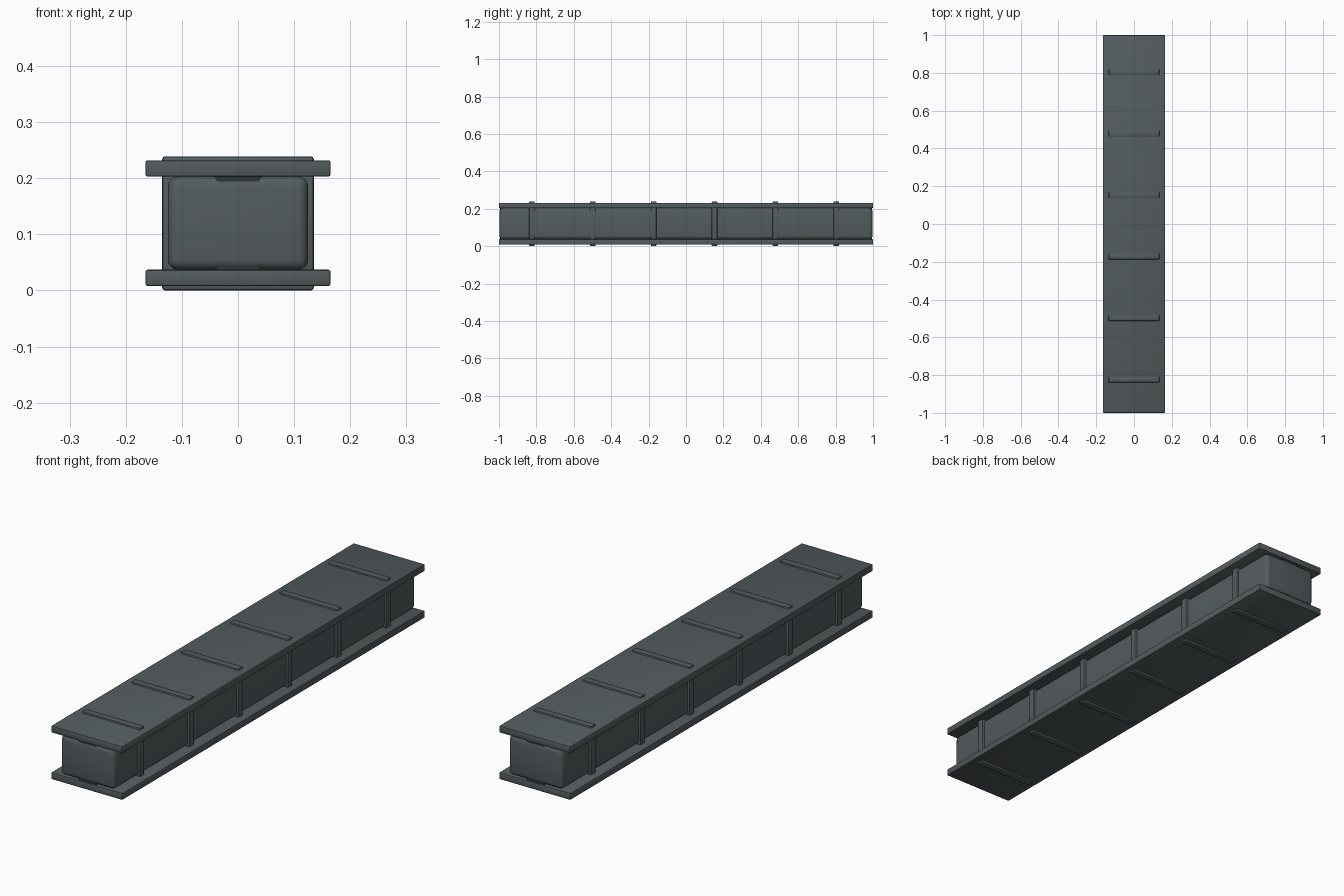
import bpy
import bmesh

if "Cube" in bpy.data.objects:
    bpy.data.objects.remove(bpy.data.objects["Cube"])


def material(name, color):
    m = bpy.data.materials.new(name)
    m.diffuse_color = (*color, 1.0)
    m.use_nodes = True
    m.node_tree.nodes["Principled BSDF"].inputs["Base Color"].default_value = m.diffuse_color
    return m


GREY = material("steel_grey", (0.088, 0.106, 0.113))
DARK = material("dark_grey", (0.028, 0.037, 0.037))


def finish(name, bm, mat):
    bmesh.ops.recalc_face_normals(bm, faces=bm.faces)
    mesh = bpy.data.meshes.new(name)
    bm.to_mesh(mesh)
    bm.free()
    mesh.materials.append(mat)
    obj = bpy.data.objects.new(name, mesh)
    bpy.context.collection.objects.link(obj)
    bpy.ops.object.select_all(action='DESELECT')
    obj.select_set(True)
    bpy.context.view_layer.objects.active = obj
    bpy.ops.object.shade_smooth_by_angle(angle=0.6)
    return obj


def block(name, half_x, half_y, z0, z1, y=0.0, bevel=0.005, segments=2, mat=GREY):
    bm = bmesh.new()
    bmesh.ops.create_cube(bm, size=1)
    for v in bm.verts:
        v.co.x *= 2 * half_x
        v.co.y = v.co.y * 2 * half_y + y
        v.co.z = z0 + (v.co.z + 0.5) * (z1 - z0)
    bmesh.ops.bevel(bm, geom=bm.edges[:], offset=bevel, segments=segments,
                    profile=0.5, affect='EDGES')
    return finish(name, bm, mat)


# wide plates above and below
block("lower_flange", 0.165, 1.0, 0.008, 0.037, bevel=0.004)
block("upper_flange", 0.165, 1.0, 0.203, 0.232, bevel=0.004)

# rounded box body between the plates
block("beam_body", 0.125, 0.997, 0.037, 0.203, bevel=0.018, segments=4)

# reinforcing bands around the beam
for i in range(6):
    block(f"band_{i + 1}", 0.135, 0.015, 0.0, 0.239,
          y=-0.824 + 0.3255 * i, bevel=0.005)

# dark inner web, flaring where it meets the plates
half = [(0.031, 0.021), (0.031, 0.037), (0.042, 0.037), (0.031, 0.052),
        (0.031, 0.188), (0.042, 0.203), (0.031, 0.203), (0.031, 0.219)]
profile = half + [(-x, z) for x, z in reversed(half)]
bm = bmesh.new()
face = bm.faces.new([bm.verts.new((x, -0.994, z)) for x, z in profile])
side = bmesh.ops.extrude_face_region(bm, geom=[face])
bmesh.ops.translate(bm, vec=(0, 1.988, 0),
                    verts=[g for g in side["geom"] if isinstance(g, bmesh.types.BMVert)])
finish("inner_web", bm, DARK)
